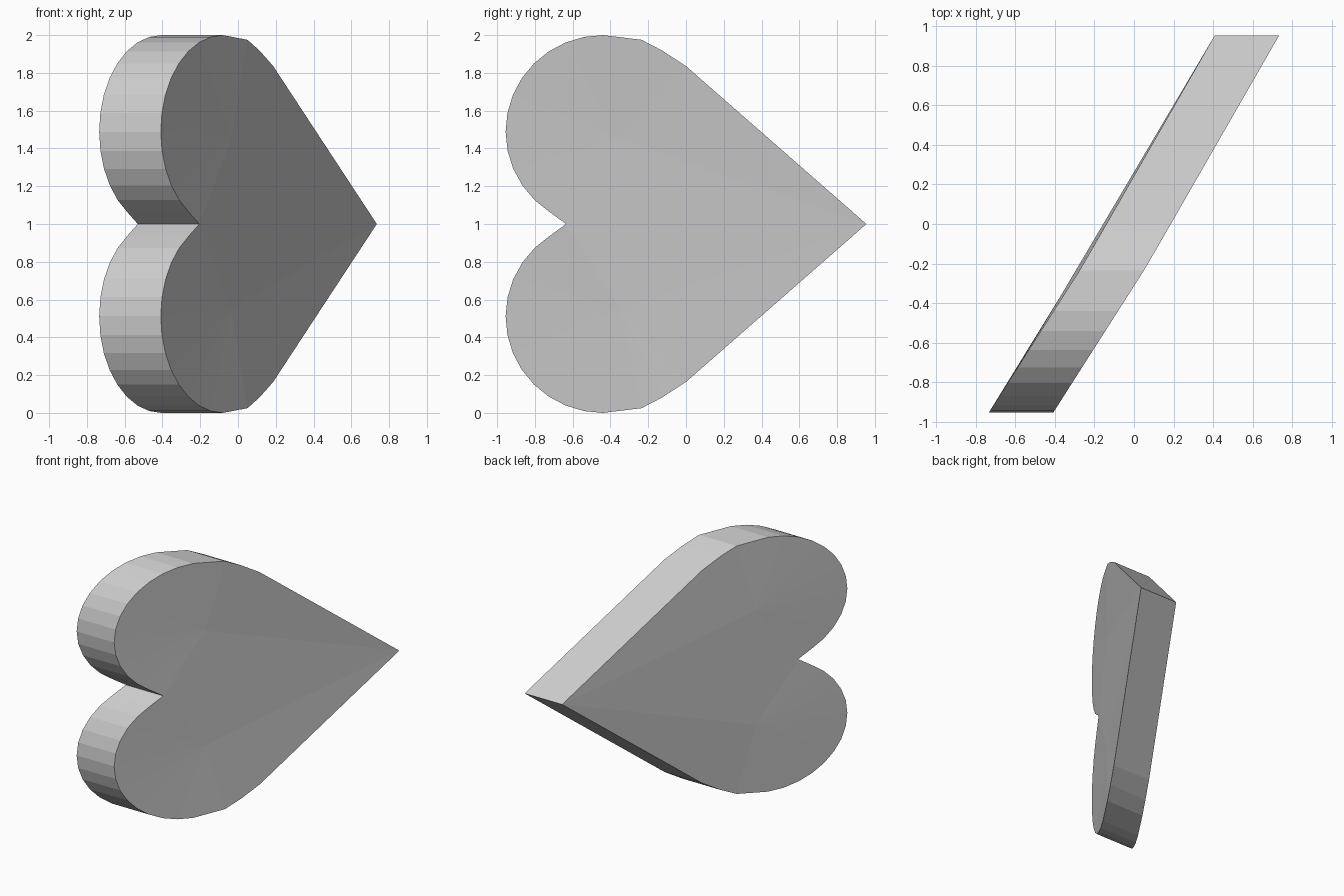
import bpy, bmesh, math

if "Cube" in bpy.data.objects:
    bpy.data.objects.remove(bpy.data.objects["Cube"])

HALF_T = 0.163            # half thickness along x
LOBE = (-0.44, 1.49)      # centre of the upper lobe in y, z


def slant(y):
    # sideways lean of the plate, with a slight kink near the lobes
    if y < -0.22:
        return -0.572 + (y + 0.955) * 0.469 / 0.735
    return -0.103 + (y + 0.22) * 0.675 / 1.175


# Upper half of the outline in (y, z), from notch to tip
upper = [(-0.635, 1.0)]
for i in range(1, 15):
    a = math.radians(248 - 158 * i / 14)
    upper.append((LOBE[0] + 0.515 * math.cos(a), LOBE[1] + 0.51 * math.sin(a)))
upper += [(-0.235, 1.975), (-0.124, 1.917), (0.0, 1.836), (0.955, 1.0)]
lower = [(y, 2 - z) for y, z in reversed(upper[1:-1])]
outline = upper + lower
n, tip = len(outline), len(upper) - 1

bm = bmesh.new()
rings = []
for side in (-HALF_T, HALF_T):
    ring = [bm.verts.new((slant(y) + side, y, z)) for y, z in outline]
    # Inner points, a little flatter than the rim
    c_up, c_low = [bm.verts.new((-0.2 + side, -0.35, z)) for z in (1.45, 0.55)]
    for i in range(n):
        c = c_up if i < tip else c_low
        bm.faces.new((c, ring[i], ring[(i + 1) % n]))
    bm.faces.new((c_up, c_low, ring[tip]))
    bm.faces.new((c_up, c_low, ring[0]))
    rings.append(ring)

# Rim between the two faces
for i in range(n):
    j = (i + 1) % n
    bm.faces.new((rings[0][i], rings[0][j], rings[1][j], rings[1][i]))
bmesh.ops.recalc_face_normals(bm, faces=bm.faces)

mesh = bpy.data.meshes.new("heart_plate")
bm.to_mesh(mesh)
bm.free()
heart = bpy.data.objects.new("heart_plate", mesh)
bpy.context.collection.objects.link(heart)

grey = bpy.data.materials.new("light_grey")
grey.diffuse_color = (0.6, 0.6, 0.6, 1)
grey.use_nodes = True
grey.node_tree.nodes["Principled BSDF"].inputs["Base Color"].default_value = grey.diffuse_color
mesh.materials.append(grey)
